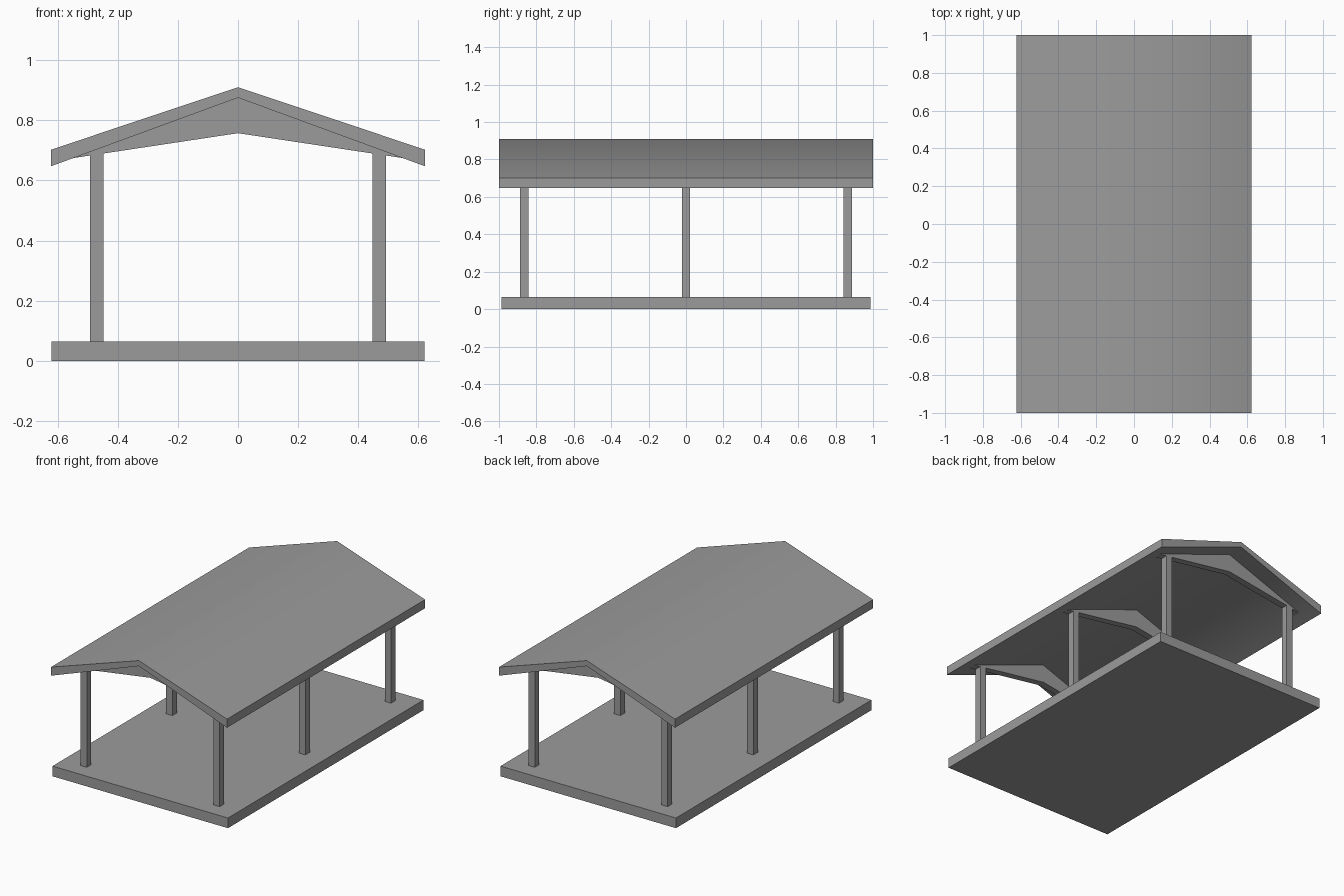
import bpy
import bmesh
from math import radians

if "Cube" in bpy.data.objects:
    bpy.data.objects.remove(bpy.data.objects["Cube"])

GREY = (0.33, 0.33, 0.33, 1)
mat = bpy.data.materials.new("plain grey")
mat.use_nodes = True
mat.diffuse_color = GREY
mat.node_tree.nodes["Principled BSDF"].inputs["Base Color"].default_value = GREY


def finish(name, bm):
    bmesh.ops.recalc_face_normals(bm, faces=bm.faces)
    mesh = bpy.data.meshes.new(name)
    bm.to_mesh(mesh)
    bm.free()
    mesh.materials.append(mat)
    obj = bpy.data.objects.new(name, mesh)
    bpy.context.collection.objects.link(obj)
    return obj


def box(name, centre, size):
    bm = bmesh.new()
    bmesh.ops.create_cube(bm, size=1)
    bmesh.ops.scale(bm, vec=size, verts=bm.verts)
    bmesh.ops.translate(bm, vec=centre, verts=bm.verts)
    return finish(name, bm)


def gable(name, upper, lower, y, depth):
    """Extrude a symmetric profile given as (x, z) runs from ridge to eave."""
    half = upper + lower[::-1]
    bm = bmesh.new()
    # one quad strip per side, so the ridge stays a clean edge
    rows = {}
    for sy in (-1, 1):
        for sx in (-1, 1):
            for x, z in half:
                key = (sy, sx * x, z)
                if key not in rows:
                    rows[key] = bm.verts.new((sx * x, y + sy * depth / 2, z))
    for sx in (-1, 1):
        for sy in (-1, 1):
            bm.faces.new([rows[sy, sx * x, z] for x, z in half])
        for a, b in zip(half[:-1], half[1:]):
            bm.faces.new([rows[-1, sx * a[0], a[1]], rows[-1, sx * b[0], b[1]],
                          rows[1, sx * b[0], b[1]], rows[1, sx * a[0], a[1]]])
    bmesh.ops.dissolve_limit(bm, angle_limit=radians(1), verts=bm.verts, edges=bm.edges)
    return finish(name, bm)


# Floor slab
FLOOR = 0.065
box("floor_slab", (0, 0, FLOOR / 2), (1.24, 1.974, FLOOR))

# Pitched roof, softly shaded across the ridge
roof = gable("roof", [(0, 0.91), (0.622, 0.702)], [(0, 0.875), (0.622, 0.647)], 0, 2)
bpy.context.view_layer.objects.active = roof
roof.select_set(True)
bpy.ops.object.shade_smooth_by_angle(angle=radians(45))
roof.select_set(False)

# Three frames, each a tapered roof beam on two posts
POST = 0.044
TOP = 0.69
for place, y in (("front", -0.865), ("middle", 0), ("back", 0.865)):
    gable(place + "_beam", [(0, 0.875), (0.55, 0.674)], [(0, 0.757)], y, POST)
    for side, sx in (("left", 1), ("right", -1)):
        box(f"{place}_{side}_post", (sx * 0.47, y, (FLOOR + TOP) / 2),
            (POST, POST, TOP - FLOOR))
